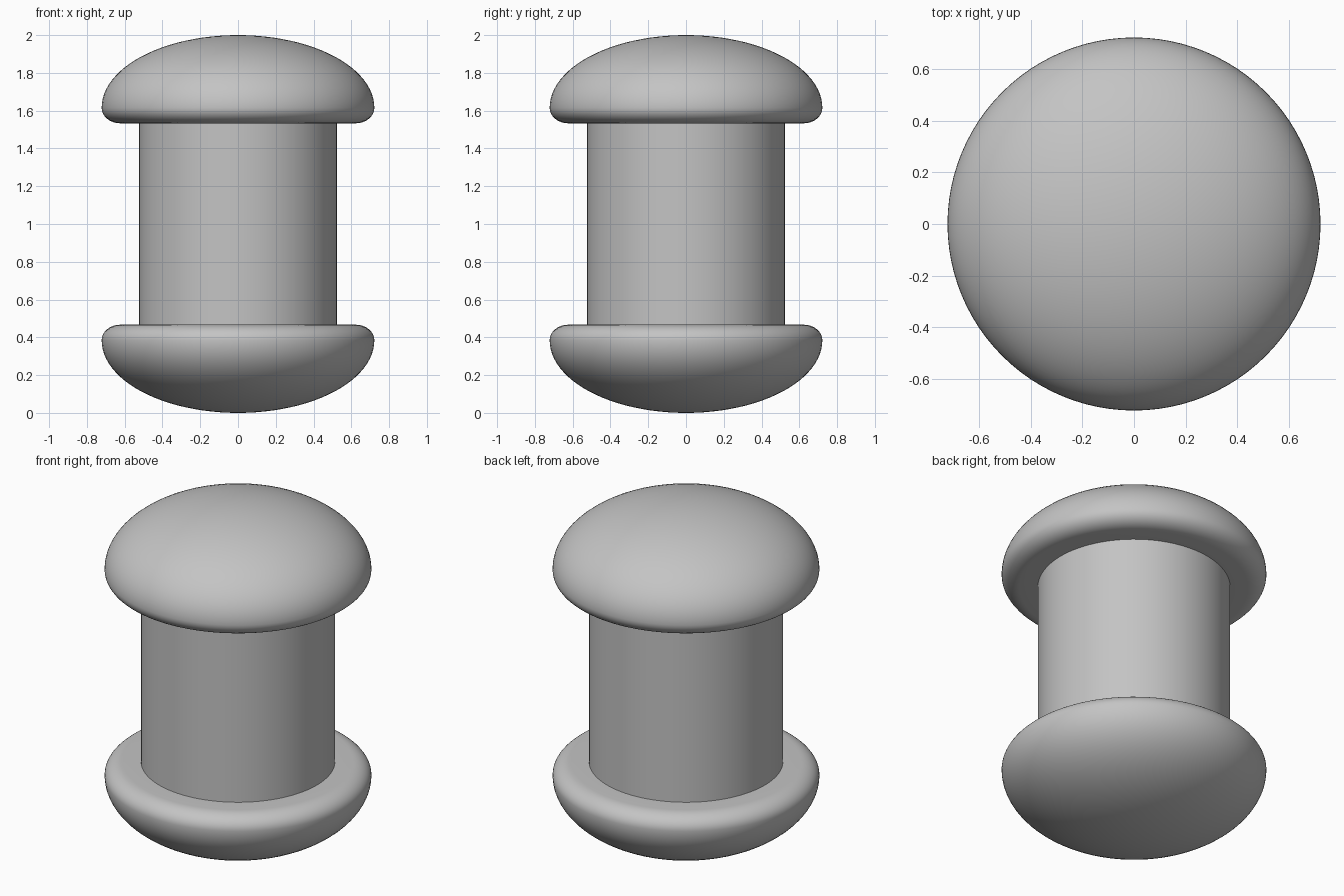
import bpy, math

if "Cube" in bpy.data.objects:
    bpy.data.objects.remove(bpy.data.objects["Cube"], do_unlink=True)

SIDES = 96
CAP_R, SHAFT_R = 0.722, 0.525
TOP, RIM, UNDER = 2.0, 1.615, 1.533
FILLET = 0.1

# Plain grey metal
grey = bpy.data.materials.new("grey_metal")
grey.use_nodes = True
colour = (0.55, 0.55, 0.55, 1)
grey.diffuse_color = colour
grey.node_tree.nodes["Principled BSDF"].inputs["Base Color"].default_value = colour


def finish(obj, name):
    obj.name = name
    obj.data.materials.clear()
    obj.data.materials.append(grey)
    bpy.ops.object.select_all(action="DESELECT")
    obj.select_set(True)
    bpy.context.view_layer.objects.active = obj
    bpy.ops.object.shade_smooth_by_angle(angle=math.radians(35))


def lathe(profile, name):
    """Spin a profile that starts and ends on the z axis."""
    verts, rings, faces = [], [], []
    for r, z in profile:
        count = SIDES if r > 1e-5 else 1
        rings.append([len(verts) + i for i in range(count)])
        for i in range(count):
            a = math.tau * i / SIDES
            verts.append((r * math.cos(a), r * math.sin(a), z))
    for low, high in zip(rings, rings[1:]):
        for i in range(SIDES):
            j = (i + 1) % SIDES
            if len(low) == 1:
                faces.append((low[0], high[j], high[i]))
            elif len(high) == 1:
                faces.append((low[i], low[j], high[0]))
            else:
                faces.append((low[i], low[j], high[j], high[i]))
    mesh = bpy.data.meshes.new(name)
    mesh.from_pydata(verts, [], faces)
    obj = bpy.data.objects.new(name, mesh)
    bpy.context.collection.objects.link(obj)
    finish(obj, name)


# Domed cap: flat underside, small rounded rim, elliptical dome
cap = [(0, UNDER), (SHAFT_R, UNDER)]
for i in range(11):
    a = math.pi / 2 * i / 10
    cap.append((CAP_R - FILLET + FILLET * math.sin(a),
                RIM - (RIM - UNDER) * math.cos(a)))
for i in range(1, 25):
    a = math.pi / 2 * i / 24
    cap.append((CAP_R * math.cos(a), RIM + (TOP - RIM) * math.sin(a)))

lathe(cap, "top_cap")
lathe([(r, TOP - z) for r, z in reversed(cap)], "bottom_cap")

# Straight shaft between the caps
bpy.ops.mesh.primitive_cylinder_add(vertices=SIDES, radius=SHAFT_R,
                                    depth=2 * UNDER - TOP, location=(0, 0, TOP / 2))
finish(bpy.context.object, "shaft")
